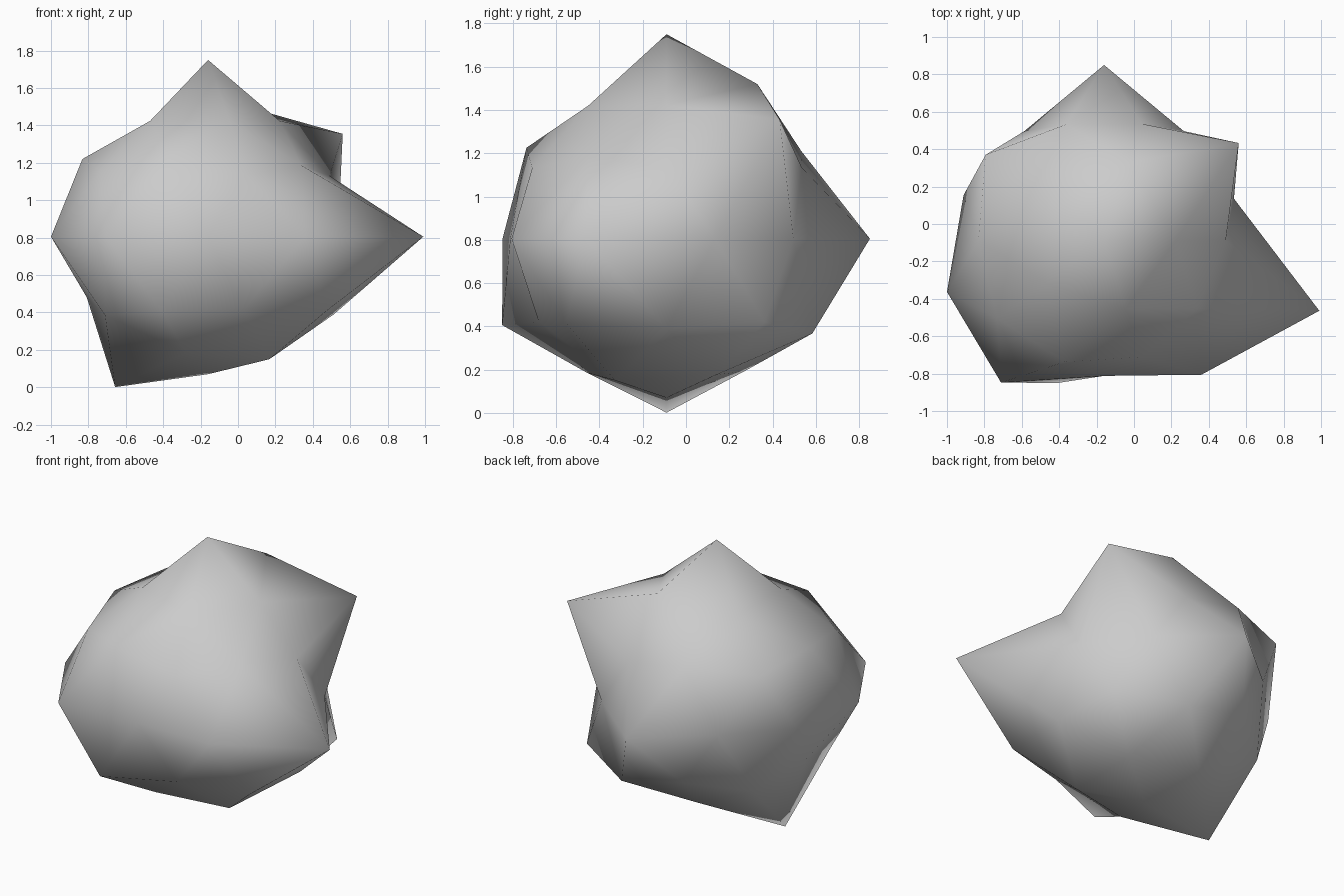
import bpy, bmesh, math
from mathutils import Vector

if "Cube" in bpy.data.objects:
    bpy.data.objects.remove(bpy.data.objects["Cube"])

CENTRE = Vector((-0.16, -0.09, 0.805))

# Rock radius on each ring: height on unit sphere, first azimuth, radii anticlockwise
RINGS = [
    (1.0, 0, [0.945]),
    (0.851, 0, [0.728, 0.84, 0.725, 0.728, 0.723]),
    (0.526, 36, [1.046, 0.77, 0.79, 0.80, 0.725]),
    (0.447, 0, [0.727, 0.735, 0.875, 0.79, 0.73]),
    (0.0, 18, [0.73, 0.725, 0.94, 0.725, 0.79, 0.883, 0.937, 0.722, 0.885, 1.21]),
    (-0.447, 36, [0.863, 0.77, 0.725, 0.893, 0.88]),
    (-0.526, 0, [0.79, 0.833, 0.785, 0.80, 0.73]),
    (-0.851, 36, [0.74, 0.72, 0.945, 0.73, 0.77]),
    (-1.0, 0, [0.735]),
]


def radius_for(d):
    _, start, radii = min(RINGS, key=lambda r: abs(r[0] - d.z))
    n = len(radii)
    angle = math.degrees(math.atan2(d.y, d.x))
    return radii[round((angle - start) / (360 / n)) % n]


# Rock: icosphere with every corner pushed in or out along its direction
bm = bmesh.new()
bmesh.ops.create_icosphere(bm, subdivisions=2, radius=1.0)
for v in bm.verts:
    d = v.co.normalized()
    v.co = CENTRE + d * radius_for(d)
for f in bm.faces:
    f.smooth = True
bmesh.ops.recalc_face_normals(bm, faces=bm.faces)

mesh = bpy.data.meshes.new("rock")
bm.to_mesh(mesh)
bm.free()
rock = bpy.data.objects.new("rock", mesh)
bpy.context.collection.objects.link(rock)
